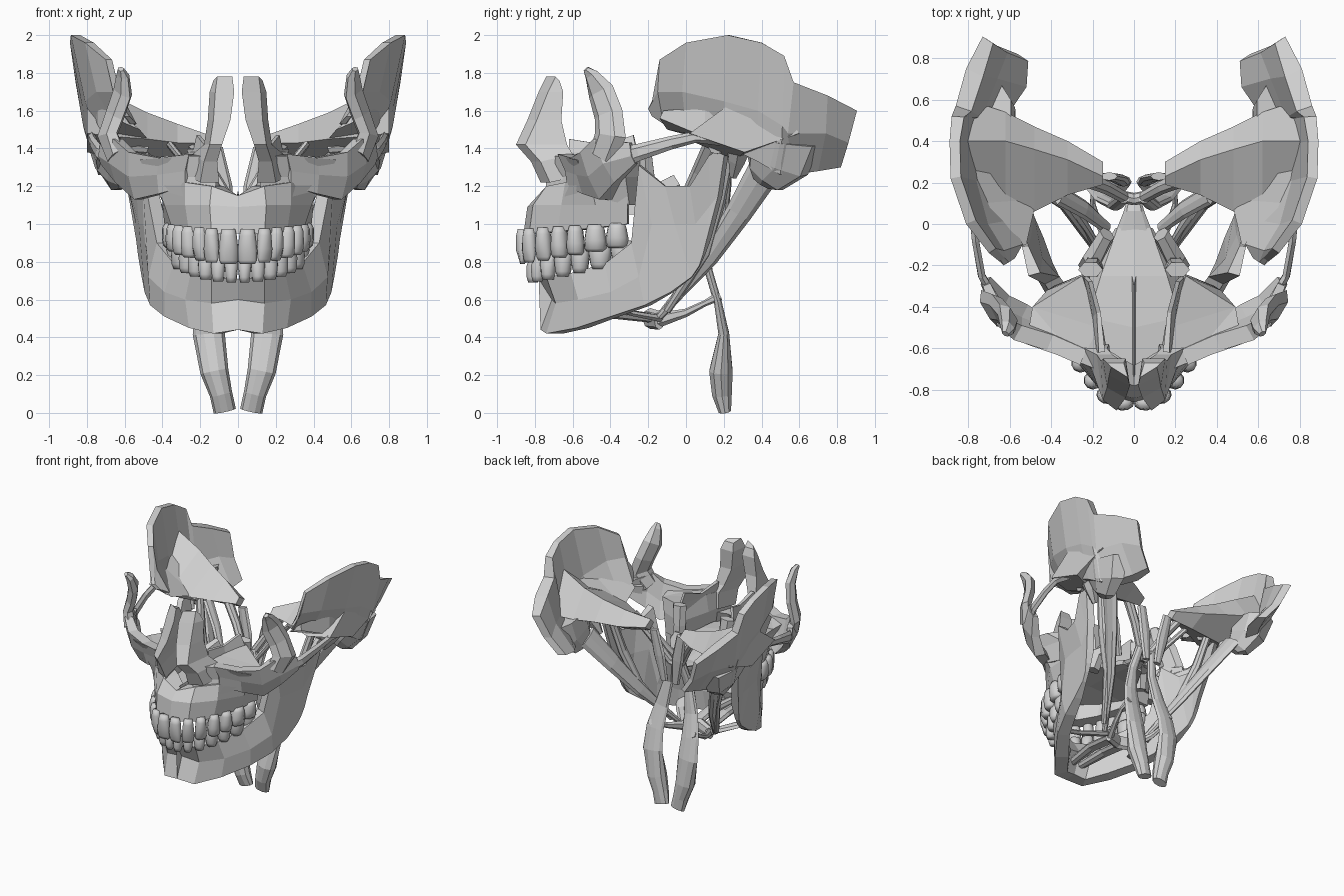
import bpy, bmesh, math
from mathutils import Vector as V

bone = bpy.data.materials.new("bone_grey")
bone.diffuse_color = (0.63, 0.63, 0.63, 1)


def loft(name, rings, mirror=True, smooth=False):
    """Skin closed rings of points into a capped solid, mirrored across x."""
    bm = bmesh.new()
    vs = [[bm.verts.new(p) for p in r] for r in rings]
    n = len(vs[0])
    for a, b in zip(vs, vs[1:]):
        for i in range(n):
            j = (i + 1) % n
            bm.faces.new((a[i], a[j], b[j], b[i]))
    bm.faces.new(vs[0])
    bm.faces.new(vs[-1])
    bmesh.ops.triangulate(bm, faces=[f for f in bm.faces if len(f.verts) > 4])
    bmesh.ops.recalc_face_normals(bm, faces=bm.faces)
    me = bpy.data.meshes.new(name)
    bm.to_mesh(me)
    bm.free()
    me.materials.append(bone)
    for p in me.polygons:
        p.use_smooth = smooth
    ob = bpy.data.objects.new(name, me)
    bpy.context.collection.objects.link(ob)
    if mirror:
        m = ob.modifiers.new("mirror", 'MIRROR')
        m.use_mirror_merge = False
    return ob


def tube(name, path, hint=(1, 0, 0), n=8, **kw):
    """Oval tube; path items are x, y, z, radius along hint, other radius."""
    c = [V(p[:3]) for p in path]
    rings = []
    for i, p in enumerate(path):
        t = (c[min(i + 1, len(c) - 1)] - c[max(i - 1, 0)]).normalized()
        u = V(hint) - t * t.dot(V(hint))
        u.normalize()
        v = t.cross(u)
        rings.append([c[i] + u * p[3] * math.cos(k * math.tau / n) + v * p[4] * math.sin(k * math.tau / n)
                      for k in range(n)])
    return loft(name, rings, **kw)


def slab(name, cols, thick):
    """Curved plate from columns of outer points, thickened inwards."""
    cols = [[V(p) for p in c] for c in cols]
    rings = []
    for i, c in enumerate(cols):
        d = cols[min(i + 1, len(cols) - 1)][1] - cols[max(i - 1, 0)][1]
        inward = V((-d.y, d.x, 0)).normalized() * thick[i]
        inner = [p + inward for p in c]
        for p in inner:
            p.x = max(p.x, 0)
        rings.append(c + inner[::-1])
    return loft(name, rings)


# Lower jaw: body, ramus and condyle
slab("lower_jaw", [
    [(0, -.77, .44), (0, -.71, .6), (0, -.78, .71)],
    [(.13, -.74, .42), (.14, -.69, .58), (.14, -.74, .72)],
    [(.26, -.58, .45), (.28, -.57, .6), (.25, -.61, .74)],
    [(.39, -.4, .51), (.39, -.4, .64), (.34, -.43, .79)],
    [(.465, -.22, .57), (.475, -.25, .72), (.43, -.29, .9)],
    [(.495, -.08, .64), (.50, -.18, 1.0), (.51, -.25, 1.31)],
    [(.51, .03, .72), (.525, -.06, 1.0), (.54, -.11, 1.2)],
    [(.52, .07, .78), (.54, .05, 1.0), (.58, .02, 1.2)],
    [(.53, .09, .84), (.56, .13, 1.1), (.62, .12, 1.36)],
    [(.54, .11, .92), (.58, .17, 1.15), (.63, .21, 1.42)],
], [.1, .1, .1, .09, .08, .06, .03, .03, .04, .05])
tube("jaw_condyle", [(.48, .18, 1.40, .04, .03), (.56, .17, 1.42, .05, .05), (.65, .16, 1.40, .04, .03)], hint=(0, 1, 0))

# Upper jaw: tooth-bearing arch, palate and cheek block
slab("upper_jaw_arch", [
    [(0, -.86, .95), (0, -.84, 1.09), (0, -.78, 1.15)],
    [(.14, -.83, .95), (.15, -.81, 1.1), (.14, -.74, 1.2)],
    [(.26, -.68, .96), (.28, -.66, 1.1), (.28, -.64, 1.22)],
    [(.35, -.48, .98), (.39, -.48, 1.1), (.43, -.5, 1.2)],
    [(.39, -.31, 1.0), (.40, -.31, 1.1), (.40, -.31, 1.22)],
], [.1, .12, .12, .12, .12])
loft("hard_palate", [
    [(0, -.78, 1.08), (.16, -.72, 1.06), (.16, -.72, 1.13), (0, -.78, 1.14)],
    [(0, -.5, 1.1), (.26, -.45, 1.05), (.22, -.45, 1.13), (0, -.5, 1.15)],
    [(0, -.25, 1.09), (.22, -.25, 1.05), (.16, -.25, 1.12), (0, -.25, 1.13)],
    [(0, -.02, 1.06), (.09, -.02, 1.04), (.08, -.02, 1.08), (0, -.02, 1.09)]])
loft("nasal_crest", [[(0, -.7, 1.12), (.012, -.7, 1.12), (0, -.74, 1.17)],
                     [(0, -.22, 1.1), (.015, -.22, 1.1), (0, -.3, 1.18)]])
loft("maxilla_block", [
    [(.13, -.74, 1.14), (.28, -.65, 1.14), (.41, -.48, 1.14), (.39, -.3, 1.1), (.24, -.25, 1.1), (.17, -.5, 1.14)],
    [(.11, -.74, 1.25), (.27, -.62, 1.25), (.47, -.53, 1.25), (.42, -.32, 1.25), (.22, -.23, 1.25), (.15, -.5, 1.25)],
    [(.13, -.72, 1.36), (.26, -.67, 1.36), (.52, -.58, 1.34), (.49, -.4, 1.32), (.25, -.25, 1.38), (.17, -.5, 1.38)]])

# Nasal process rising beside the nose opening, and orbit inner wall
loft("nasal_process", [
    [(x0, yf, z), (x1, yf + .05, z), (x2, yb, zb), (x0 + .02, yb, zb)] for x0, x1, x2, yf, yb, z, zb in (
        (.10, .20, .26, -.77, -.58, 1.22, 1.25), (.11, .18, .24, -.82, -.60, 1.33, 1.37),
        (.085, .15, .18, -.90, -.63, 1.42, 1.42), (.04, .13, .16, -.84, -.66, 1.55, 1.55),
        (.02, .12, .15, -.78, -.65, 1.70, 1.70), (.03, .11, .13, -.74, -.67, 1.78, 1.76))])
slab("orbit_inner_wall", [
    [(.18, -.62, 1.33), (.18, -.62, 1.38), (.17, -.62, 1.45)],
    [(.21, -.45, 1.33), (.20, -.45, 1.38), (.18, -.43, 1.42)],
    [(.25, -.25, 1.28), (.24, -.26, 1.38), (.22, -.28, 1.47)]], [.03, .02, .02])
tube("pterygoid_plate", [(.22, -.2, 1.02, .05, .05), (.2, -.17, 1.15, .05, .06), (.13, -.05, 1.2, .04, .07)], n=6)
tube("palatine_column", [(.2, -.2, 1.08, .05, .05), (.2, -.21, 1.25, .05, .05), (.21, -.22, 1.4, .06, .04)], n=6)

# Cheek bone, its upright process and the arch
slab("cheek_bone", [
    [(.28, -.63, 1.2), (.28, -.64, 1.28), (.26, -.68, 1.37)],
    [(.42, -.55, 1.16), (.43, -.58, 1.26), (.42, -.61, 1.35)],
    [(.55, -.46, 1.13), (.58, -.52, 1.25), (.58, -.56, 1.38)],
    [(.65, -.38, 1.22), (.68, -.44, 1.32), (.66, -.49, 1.45)],
    [(.73, -.27, 1.32), (.74, -.29, 1.36), (.73, -.3, 1.43)]], [.08, .08, .08, .06, .04])
tube("cheek_upright", [(.64, -.44, 1.36, .08, .05), (.69, -.40, 1.47, .095, .04), (.65, -.41, 1.58, .085, .04),
                       (.61, -.45, 1.7, .08, .04), (.61, -.5, 1.79, .045, .03), (.62, -.53, 1.82, .02, .015)],
     hint=(.5, .86, 0), n=6)
tube("cheek_arch", [(.66, -.38, 1.34, .06, .025), (.735, -.25, 1.38, .045, .02), (.765, -.08, 1.43, .035, .02),
                    (.775, .05, 1.46, .03, .022), (.76, .17, 1.46, .045, .035), (.72, .3, 1.47, .06, .05)],
     hint=(0, 0, 1), n=6)

# Temporal bone: thin flaring wall, inner wedge and mastoid lump
slab("temporal_wall", [
    [(.60, -.18, 1.57), (.63, -.2, 1.61), (.65, -.18, 1.65)],
    [(.57, -.12, 1.53), (.66, -.15, 1.7), (.70, -.14, 1.87)],
    [(.64, 0, 1.5), (.75, -.02, 1.7), (.81, 0, 1.96)],
    [(.73, .2, 1.42), (.81, .2, 1.65), (.885, .22, 2.0)],
    [(.75, .38, 1.33), (.82, .38, 1.6), (.89, .4, 1.96)],
    [(.74, .5, 1.26), (.82, .51, 1.52), (.88, .52, 1.89)],
    [(.68, .56, 1.26), (.81, .54, 1.48), (.86, .57, 1.75)],
    [(.60, .7, 1.28), (.74, .74, 1.48), (.81, .75, 1.68)],
    [(.56, .82, 1.30), (.66, .86, 1.43), (.73, .905, 1.6)]],
    [.03, .04, .05, .05, .05, .06, .08, .09, .06])
loft("temporal_inner_wedge", [
    [(x, yf, z), (x, yr, zt), (x, yb, z), (x, (yf + yb) / 2, zb)] for x, yf, yr, yb, z, zt, zb in (
        (.80, .02, .40, .60, 1.48, 1.76, 1.38), (.62, -.02, .40, .54, 1.46, 1.66, 1.34),
        (.48, .06, .36, .47, 1.45, 1.59, 1.35), (.32, .14, .31, .40, 1.43, 1.53, 1.36),
        (.15, .19, .23, .30, 1.43, 1.47, 1.39))])
loft("temporal_front_floor", [
    [(.52, -.1, 1.50), (.66, -.14, 1.56), (.64, -.12, 1.6)],
    [(.47, .12, 1.44), (.74, .1, 1.46), (.74, .1, 1.62)],
    [(.46, .36, 1.42), (.78, .36, 1.40), (.8, .36, 1.66)]])
tube("mastoid", [(.69, .50, 1.45, .11, .22), (.66, .48, 1.32, .1, .18), (.63, .42, 1.25, .07, .12), (.61, .40, 1.22, .03, .06)], n=7)
tube("ear_ridge", [(.70, .29, 1.45, .06, .08), (.63, .27, 1.34, .05, .05), (.58, .25, 1.25, .02, .02)], n=6)

# Teeth: rows of x, y, crown width and depth, with the bite rising to the back
upper = [(.05, -.865, .05, .035), (.14, -.83, .043, .035), (.2, -.755, .043, .042), (.255, -.67, .045, .048),
         (.3, -.585, .047, .048), (.33, -.48, .058, .052), (.35, -.365, .058, .052)]
lower = [(.035, -.81, .034, .035), (.105, -.785, .037, .035), (.17, -.73, .042, .04), (.22, -.65, .047, .045),
         (.265, -.56, .049, .048), (.3, -.455, .06, .052), (.325, -.34, .06, .052)]
for label, row in (("upper", upper), ("lower", lower)):
    for i, (x, y, w, d) in enumerate(row):
        a = row[max(i - 1, 0)]
        b = row[min(i + 1, 6)]
        along = V((b[0] - a[0], b[1] - a[1], 0)) if i else V((1, -.1, 0))
        back = (y + .86) / .5
        if label == "upper":
            neck, tip = .975 + .03 * back, .79 + .085 * back
        else:
            neck, tip = .68 + .1 * back, .825 + .085 * back
        cut = .5 if i < 3 else .9
        tube(f"{label}_tooth_{i + 1}", [(x, y, neck + (tip - neck) * f, w * s, d * q) for f, s, q in (
            (0, .7, .75), (.2, .88, 1), (.6, 1.05, 1.02), (.9, 1.02, cut), (1, .8, cut * .7))],
            hint=along.normalized(), n=10, smooth=True)

# Hyoid bone: body and horns
tube("hyoid_body", [(-.12, -.14, .49, .05, .03), (0, -.19, .5, .055, .04), (.12, -.14, .49, .05, .03)],
     hint=(0, 0, 1), mirror=False)
tube("hyoid_horn", [(.1, -.15, .49, .04, .025), (.17, 0, .53, .022, .018), (.2, .1, .58, .016, .014),
                    (.19, .18, .62, .025, .02)], hint=(0, 0, 1), n=6)

# Throat and floor-of-mouth muscles
tube("throat_strap", [(.05, .13, 1.15, .03, .03), (.09, .09, .95, .04, .025), (.13, .12, .75, .06, .022),
                      (.155, .17, .58, .075, .022), (.155, .2, .42, .085, .03), (.125, .185, .22, .075, .065),
                      (.09, .19, .1, .06, .055), (.07, .205, .01, .06, .035)], n=10)
tube("mastoid_strap", [(.58, .42, 1.29, .03, .09), (.45, .28, 1.06, .03, .07), (.32, .12, .82, .025, .05),
                       (.23, -.02, .65, .02, .03), (.16, -.14, .51, .02, .02)], n=8)
tube("styloid_strap", [(.5, .23, 1.38, .03, .03), (.44, .17, 1.12, .03, .04), (.34, .1, .85, .025, .035),
                       (.2, -.1, .54, .02, .02)], n=8)
tube("chin_strap", [(.06, -.16, .5, .05, .025), (.06, -.4, .53, .045, .03), (.04, -.65, .52, .03, .03)], n=8)
tube("side_floor_strap", [(.12, -.14, .5, .03, .02), (.25, -.3, .53, .04, .015), (.33, -.42, .58, .04, .015)], n=6)

# Soft palate muscles
tube("palate_lifter", [(.24, .22, 1.42, .04, .03), (.14, .18, 1.28, .035, .03), (.05, .13, 1.13, .03, .03),
                       (0, .12, 1.11, .03, .03)], hint=(0, 1, 0))
tube("palate_tensor", [(.36, .14, 1.42, .05, .02), (.24, .07, 1.27, .045, .02), (.13, -.02, 1.1, .03, .02)], hint=(0, 1, 0))
tube("throat_upper_band", [(.12, .23, 1.4, .04, .02), (.08, .22, 1.2, .05, .02), (.05, .2, 1.0, .03, .02)])
tube("soft_palate", [(0, -.04, 1.07, .09, .02), (0, .06, 1.08, .05, .02), (0, .13, 1.05, .03, .02)], mirror=False)
